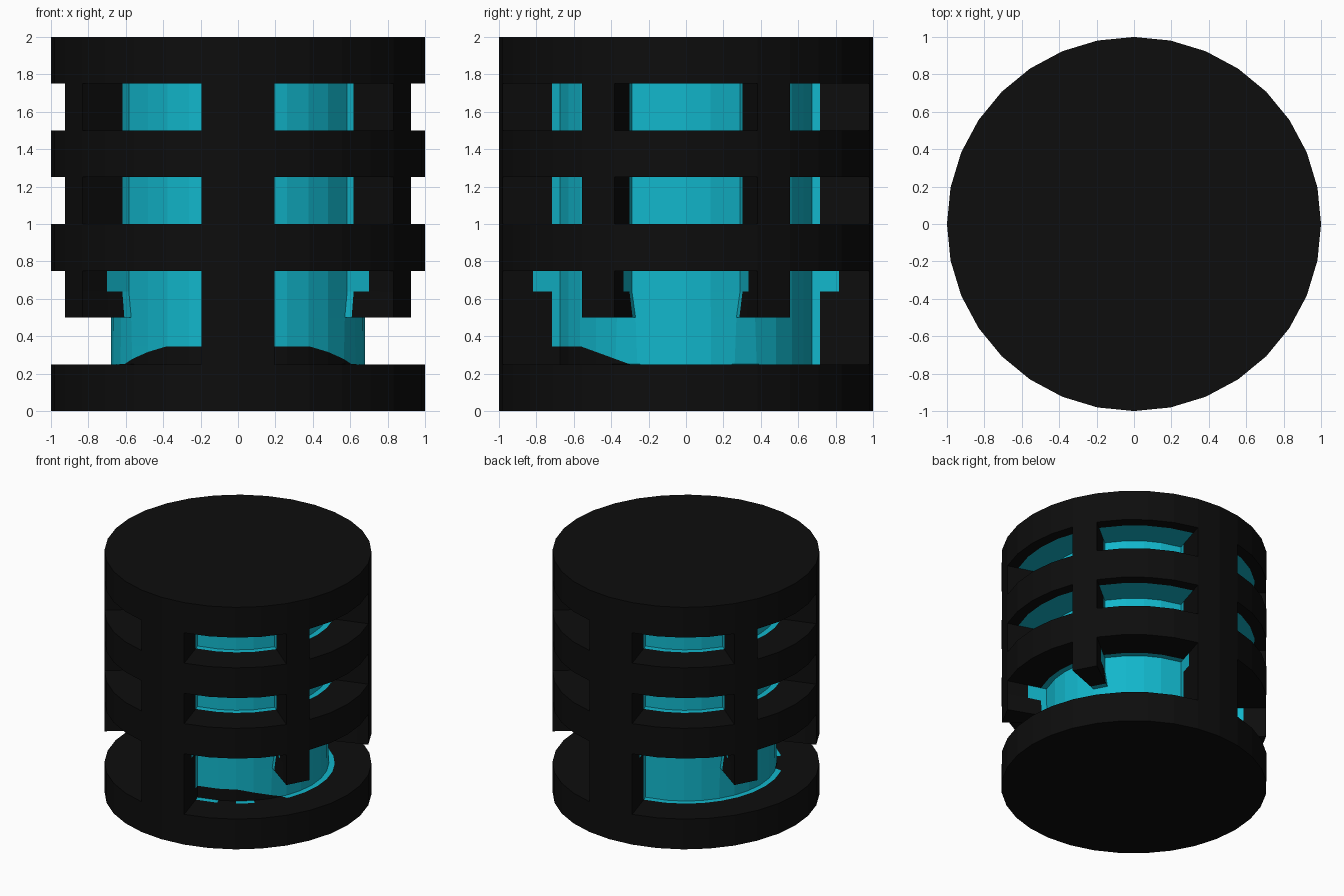
import bpy, bmesh, math
from mathutils import Vector

if "Cube" in bpy.data.objects:
    bpy.data.objects.remove(bpy.data.objects["Cube"])

SIDES = 32
ROWS = [0, .25, .5, .64, .75, 1, 1.25, 1.5, 1.75, 2]
POSTS = {2, 7, 8, 13, 18, 23, 24, 29}     # wall segments left standing
LONG_POSTS = {7, 8, 23, 24}               # front and back posts reach the base
BLACK, CYAN = 0, 1


def material(name, rgb):
    m = bpy.data.materials.new(name)
    m.diffuse_color = (*rgb, 1)
    m.use_nodes = True
    m.node_tree.nodes["Principled BSDF"].inputs["Base Color"].default_value = m.diffuse_color
    return m


bm = bmesh.new()

# outer drum: stacked rings of quads with flat end caps
rings = [[bm.verts.new((math.cos(2 * math.pi * i / SIDES), math.sin(2 * math.pi * i / SIDES), z))
          for i in range(SIDES)] for z in ROWS]
bm.faces.new(rings[0][::-1])
bm.faces.new(rings[-1])
windows = []
for r, z in enumerate(ROWS[:-1]):
    for i in range(SIDES):
        j = (i + 1) % SIDES
        f = bm.faces.new((rings[r][i], rings[r][j], rings[r + 1][j], rings[r + 1][i]))
        slot = z in (.5, .64, 1, 1.5) and i not in POSTS
        gap = z == .25 and i not in LONG_POSTS
        if slot or gap:
            windows.append(f)


def push_in(region, depth):
    """Extrude the window faces inward; return the new floor and the side walls."""
    before = set(bm.faces)
    geom = bmesh.ops.extrude_face_region(bm, geom=region)["geom"]
    floor = [g for g in geom if isinstance(g, bmesh.types.BMFace)]
    old = [f for f in region if f.is_valid]
    if old:
        bmesh.ops.delete(bm, geom=old, context='FACES')
    normals = {}
    for f in floor:
        f.normal_update()
        out = f.calc_center_median()
        n = f.normal if f.normal.dot(Vector((out.x, out.y, 0))) > 0 else -f.normal
        for v in f.verts:
            normals[v] = normals.get(v, Vector()) + n
    for v, n in normals.items():
        v.co -= n.normalized() * depth
    inner = set(floor)
    walls = [f for f in bm.faces if f not in before and f not in inner]
    return floor, walls


# recess the windows in steps, painting the deeper parts of the walls
for step, depth in enumerate((.09, .08, .105, .045)):
    windows, walls = push_in(windows, depth)
    for f in walls:
        zs = [v.co.z for v in f.verts]
        flat = max(zs) - min(zs) < .001
        ceiling = flat and (abs(zs[0] - 1.25) < .01 or abs(zs[0] - 1.75) < .01)
        smear = step == 2 and not flat and .63 < min(zs) and max(zs) < .76
        if step == 3 or (ceiling and step > 0) or smear:
            f.material_index = CYAN
for f in windows:
    f.material_index = CYAN

# black sloping band along the foot of the front inner wall
slope = Vector((0, .365, 1)).normalized()
cuts = [(Vector((0, 0, .345)), Vector((0, 0, 1))), (Vector((0, -.3, .25)), slope)]


def foot_faces():
    picked = []
    for f in bm.faces:
        c = f.calc_center_median()
        if .25 < c.z < .5 and c.y < -.2 and c.xy.length < .72 and f.material_index == CYAN:
            picked.append(f)
    return picked


for co, no in cuts:
    faces = foot_faces()
    edges = {e for f in faces for e in f.edges}
    verts = {v for f in faces for v in f.verts}
    bmesh.ops.bisect_plane(bm, geom=faces + list(edges) + list(verts), plane_co=co, plane_no=no)
for f in foot_faces():
    c = f.calc_center_median()
    if all((c - co).dot(no) < 0 for co, no in cuts):
        f.material_index = BLACK

bmesh.ops.recalc_face_normals(bm, faces=bm.faces[:])
mesh = bpy.data.meshes.new("slotted_drum")
bm.to_mesh(mesh)
bm.free()
mesh.materials.append(material("black", (.004, .004, .004)))
mesh.materials.append(material("cyan", (.006, .47, .6)))
drum = bpy.data.objects.new("slotted_drum", mesh)
bpy.context.collection.objects.link(drum)
